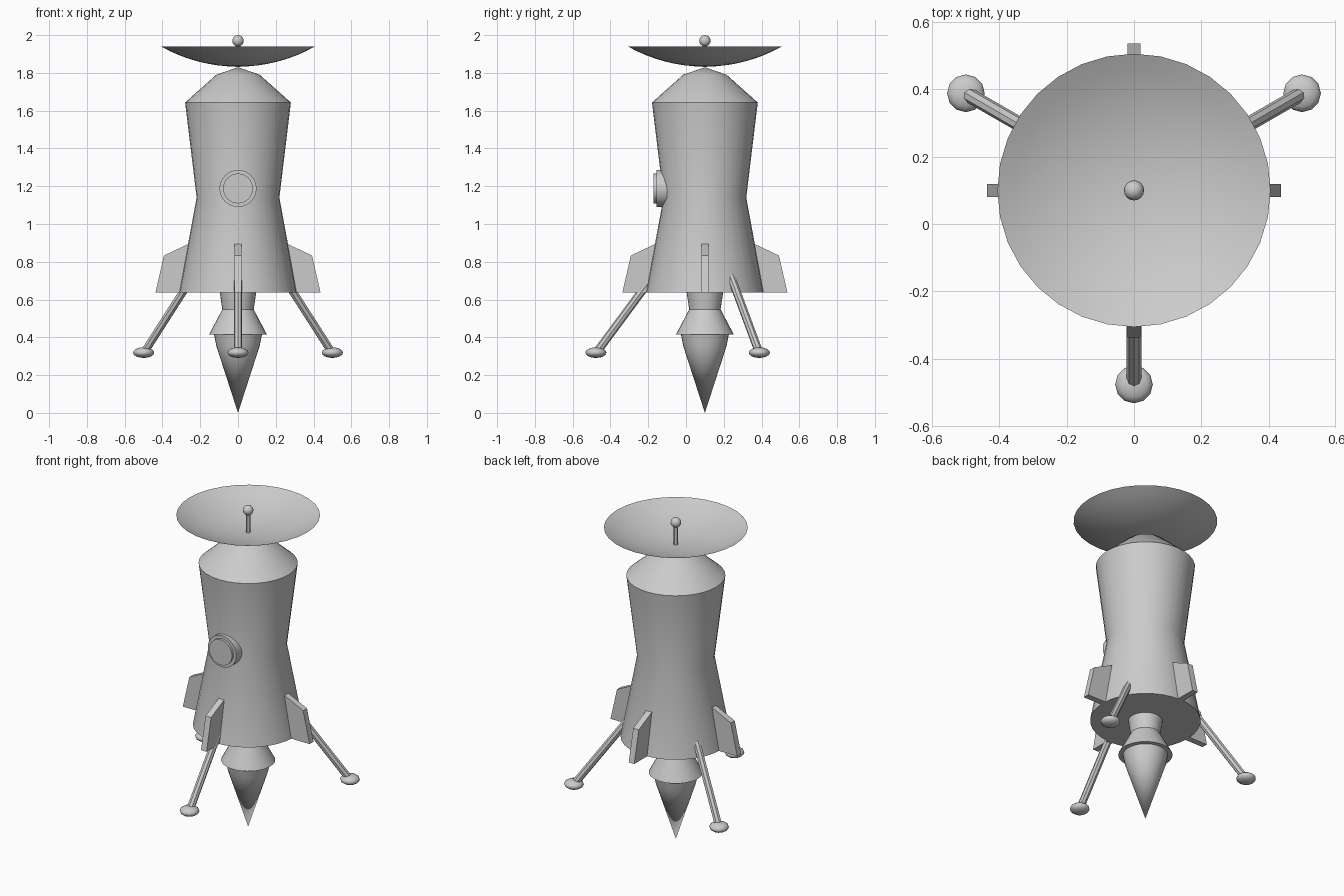
import bpy, bmesh, math
from mathutils import Vector, Matrix

if "Cube" in bpy.data.objects:
    bpy.data.objects.remove(bpy.data.objects["Cube"])

AXIS = Vector((0, 0.1, 0))   # the rocket's vertical axis
BODY_Z = 0.637               # underside of hull

grey = bpy.data.materials.new("light grey")
grey.diffuse_color = (0.6, 0.6, 0.6, 1)
grey.use_nodes = True
grey.node_tree.nodes["Principled BSDF"].inputs["Base Color"].default_value = grey.diffuse_color


def finish(name, bm, matrix=Matrix(), recalc=True, angle=30):
    """Turn a bmesh into an object, smooth except at edges sharper than angle."""
    if recalc:
        bmesh.ops.recalc_face_normals(bm, faces=bm.faces)
    for f in bm.faces:
        f.smooth = True
    for e in bm.edges:
        e.smooth = len(e.link_faces) == 2 and e.calc_face_angle(0) < math.radians(angle)
    me = bpy.data.meshes.new(name)
    bm.to_mesh(me)
    bm.free()
    me.materials.append(grey)
    ob = bpy.data.objects.new(name, me)
    ob.matrix_world = Matrix.Translation(AXIS) @ matrix
    bpy.context.collection.objects.link(ob)
    return ob


def lathe(name, profile, sides=32, matrix=Matrix(), capped=True, angle=30):
    """Revolve (radius, z) points listed from bottom to top."""
    bm = bmesh.new()
    rings = []
    for r, z in profile:
        if r == 0:
            rings.append([bm.verts.new((0, 0, z))])
        else:
            rings.append([bm.verts.new((r * math.cos(i * math.tau / sides),
                                        r * math.sin(i * math.tau / sides), z))
                          for i in range(sides)])
    for a, b in zip(rings, rings[1:]):
        for i in range(sides):
            j = (i + 1) % sides
            if len(a) == 1:
                bm.faces.new((a[0], b[j], b[i]))
            elif len(b) == 1:
                bm.faces.new((a[i], a[j], b[0]))
            else:
                bm.faces.new((a[i], a[j], b[j], b[i]))
    if capped:
        if len(rings[0]) > 1:
            bm.faces.new(rings[0][::-1])
        if len(rings[-1]) > 1:
            bm.faces.new(rings[-1])
    return finish(name, bm, matrix, capped, angle)


def ball(name, centre, radius, squash=1, u=16, v=10, turn=Matrix()):
    bm = bmesh.new()
    bmesh.ops.create_uvsphere(bm, u_segments=u, v_segments=v, radius=radius)
    bmesh.ops.scale(bm, vec=(1, 1, squash), verts=bm.verts)
    return finish(name, bm, turn @ Matrix.Translation(centre), angle=50)


def rod(name, p, q, radius, sides, turn=Matrix()):
    p, q = Vector(p), Vector(q)
    d = q - p
    m = Matrix.Translation(p) @ d.to_track_quat('Z', 'Y').to_matrix().to_4x4()
    return lathe(name, [(radius, 0), (radius, d.length)], sides, turn @ m)


# Hull with a narrow waist, and the domed nose
lathe("hull", [(0.312, BODY_Z), (0.219, 1.14), (0.28, 1.643)])
lathe("nose", [(0.28, 1.643), (0.115, 1.79), (0, 1.83)])

# Engine nozzle and flame
lathe("nozzle", [(0.153, 0.415), (0.083, 0.548), (0.098, BODY_Z + 0.01)])
lathe("flame", [(0, 0), (0.115, 0.355), (0.127, 0.417)])

# Dish: an open spherical bowl, with antenna
R, DEPTH, LOW = 0.406, 0.106, 1.833
sphere_r = (R * R + DEPTH * DEPTH) / (2 * DEPTH)
half = math.asin(R / sphere_r)
bowl = []
for k in range(9):
    t = half * k / 8
    bowl.append((sphere_r * math.sin(t), LOW + sphere_r * (1 - math.cos(t))))
lathe("dish", bowl, 32, capped=False)
rod("antenna_rod", (0, 0, 1.83), (0, 0, 1.96), 0.012, 12)
ball("antenna_ball", (0, 0, 1.97), 0.03)

# Round porthole on the front: rim and raised pane
forward = Matrix.Translation((0, 0, 1.188)) @ Matrix.Rotation(math.pi / 2, 4, 'X')
lathe("porthole_rim", [(0.098, 0.19), (0.098, 0.257)], 32, forward)
lathe("porthole_pane", [(0.079, 0.2), (0.079, 0.272)], 32, forward)

# Four fins
for i, side in enumerate(("right", "back", "left", "front")):
    bm = bmesh.new()
    outline = [(0.2, BODY_Z), (0.437, BODY_Z), (0.392, 0.833), (0.2, 0.924)]
    face = bm.faces.new([bm.verts.new((r, -0.019, z)) for r, z in outline])
    ext = bmesh.ops.extrude_face_region(bm, geom=[face])
    moved = [g for g in ext["geom"] if isinstance(g, bmesh.types.BMVert)]
    bmesh.ops.translate(bm, vec=(0, 0.038, 0), verts=moved)
    finish(side + "_fin", bm, Matrix.Rotation(i * math.pi / 2, 4, 'Z'))

# Three landing legs with flattened feet
for side, deg in (("right", 30), ("left", 150), ("front", 270)):
    turn = Matrix.Rotation(math.radians(deg), 4, 'Z')
    rod(side + "_leg", (0.27, 0, 0.73), (0.57, 0, 0.325), 0.022, 8, turn)
    ball(side + "_foot", (0.577, 0, 0.319), 0.056, 0.5, 12, 8, turn)
